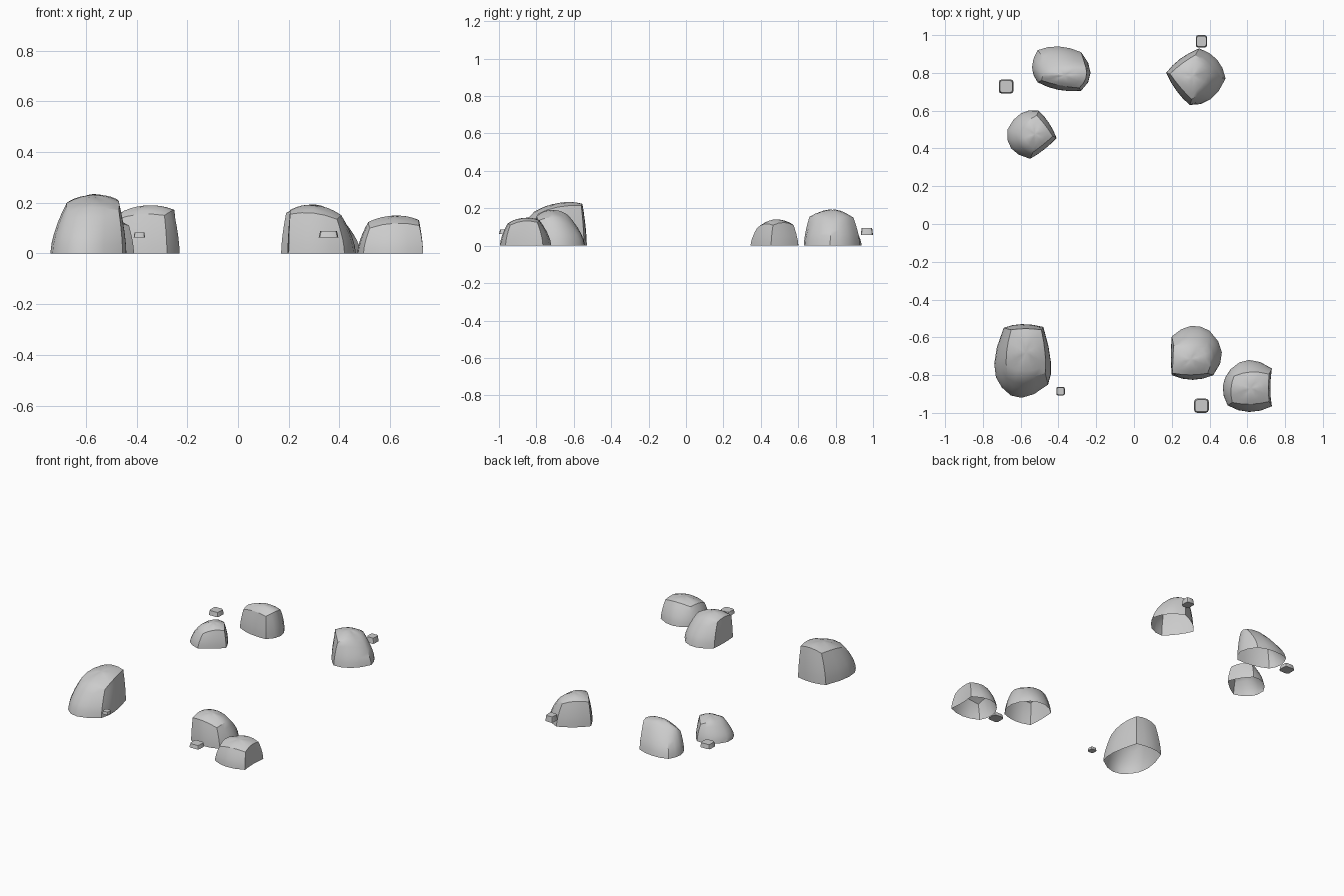
import bpy, bmesh, math
from mathutils import Vector

if "Cube" in bpy.data.objects:
    bpy.data.objects.remove(bpy.data.objects["Cube"])

N = 4   # segments per rock side


def finish(name, bm, angle=35):
    bmesh.ops.recalc_face_normals(bm, faces=bm.faces)
    me = bpy.data.meshes.new(name)
    bm.to_mesh(me)
    bm.free()
    ob = bpy.data.objects.new(name, me)
    bpy.context.collection.objects.link(ob)
    bpy.ops.object.select_all(action='DESELECT')
    ob.select_set(True)
    bpy.context.view_layer.objects.active = ob
    bpy.ops.object.shade_smooth_by_angle(angle=math.radians(angle))
    return ob


def rock(name, base, top, peak):
    """base: corner, side middle, corner... ; top: four crown corners; peak: crown height"""
    lower, upper = [], []
    for s in range(4):
        a, m, b = (Vector((*base[(2 * s + k) % 8], 0)) for k in range(3))
        ta, tb = Vector(top[s]), Vector(top[(s + 1) % 4])
        out = (m - (a + b) / 2) * 0.35
        for i in range(N):
            t = i / N
            arch = 4 * t * (1 - t)
            lower.append(a.lerp(b, t) + (m - (a + b) / 2) * arch)
            upper.append(ta.lerp(tb, t) + (out + Vector((0, 0, 0.014))) * arch)
    centre = sum(upper, Vector()) / len(upper)
    rings = []
    # bulging side walls
    for k in range(6):
        t = k / 5
        ring = []
        for p, q in zip(lower, upper):
            v = p.lerp(q, t ** 1.6)
            v.z = q.z * t
            ring.append(v)
        rings.append(ring)
    # domed crown
    rise = peak - centre.z
    for r in (0.75, 0.5, 0.25):
        ring = []
        for q in upper:
            v = centre.lerp(q, r)
            v.z += rise * (1 - r * r)
            ring.append(v)
        rings.append(ring)
    bm = bmesh.new()
    vs = [[bm.verts.new(v) for v in ring] for ring in rings]
    n = len(lower)
    for r0, r1 in zip(vs, vs[1:]):
        for i in range(n):
            j = (i + 1) % n
            bm.faces.new((r0[i], r0[j], r1[j], r1[i]))
    tip = bm.verts.new((centre.x, centre.y, peak))
    for i in range(n):
        bm.faces.new((vs[-1][i], vs[-1][(i + 1) % n], tip))
    return finish(name, bm, 30)


def pebble(name, loc, size):
    bm = bmesh.new()
    bmesh.ops.create_cube(bm, size=1)
    upright = [e for e in bm.edges if abs(e.verts[0].co.z - e.verts[1].co.z) > 0.5]
    bmesh.ops.bevel(bm, geom=upright, offset=0.2, segments=2, profile=0.5, affect='EDGES')
    for v in bm.verts:
        k = 0.85 if v.co.z > 0 else 1
        v.co = Vector((v.co.x * size[0] * k, v.co.y * size[1] * k, v.co.z * size[2])) + Vector(loc)
    return finish(name, bm)


# boulders, open underneath
rock("back_left_boulder",
     [(-.51, .75), (-.40, .71), (-.28, .705), (-.23, .80), (-.28, .91), (-.40, .94), (-.51, .92), (-.54, .83)],
     [(-.49, .76, .13), (-.29, .72, .15), (-.255, .83, .165), (-.44, .835, .15)], .188)
rock("left_small_boulder",
     [(-.55, .345), (-.475, .395), (-.41, .455), (-.45, .535), (-.505, .60), (-.60, .585), (-.67, .50), (-.65, .40)],
     [(-.535, .38, .095), (-.43, .465, .11), (-.515, .575, .11), (-.605, .48, .11)], .14)
rock("back_right_boulder",
     [(.295, .63), (.405, .66), (.485, .77), (.44, .87), (.345, .93), (.245, .875), (.17, .80), (.225, .705)],
     [(.305, .66, .155), (.415, .785, .13), (.325, .895, .15), (.19, .795, .16)], .192)
rock("front_left_boulder",
     [(-.70, -.865), (-.595, -.92), (-.455, -.85), (-.44, -.73), (-.48, -.545), (-.595, -.53), (-.69, -.55), (-.74, -.74)],
     [(-.67, -.79, .165), (-.47, -.79, .17), (-.49, -.56, .215), (-.65, -.56, .205)], .228)
rock("front_right_boulder",
     [(.20, -.80), (.31, -.825), (.42, -.80), (.465, -.68), (.40, -.565), (.30, -.54), (.20, -.595), (.195, -.70)],
     [(.205, -.79, .155), (.39, -.79, .135), (.385, -.645, .14), (.21, -.645, .16)], .19)
rock("front_corner_boulder",
     [(.495, -.96), (.61, -.995), (.73, -.965), (.722, -.87), (.73, -.765), (.61, -.72), (.51, -.77), (.47, -.86)],
     [(.52, -.945, .10), (.715, -.94, .11), (.715, -.795, .125), (.53, -.805, .12)], .148)

# small loose stones
pebble("pebble_left", (-.677, .728, .075), (.078, .075, .03))
pebble("pebble_back", (.357, .967, .075), (.06, .066, .038))
pebble("pebble_front_left", (-.389, -.885, .073), (.045, .045, .02))
pebble("pebble_front_right", (.357, -.962, .075), (.078, .075, .025))
